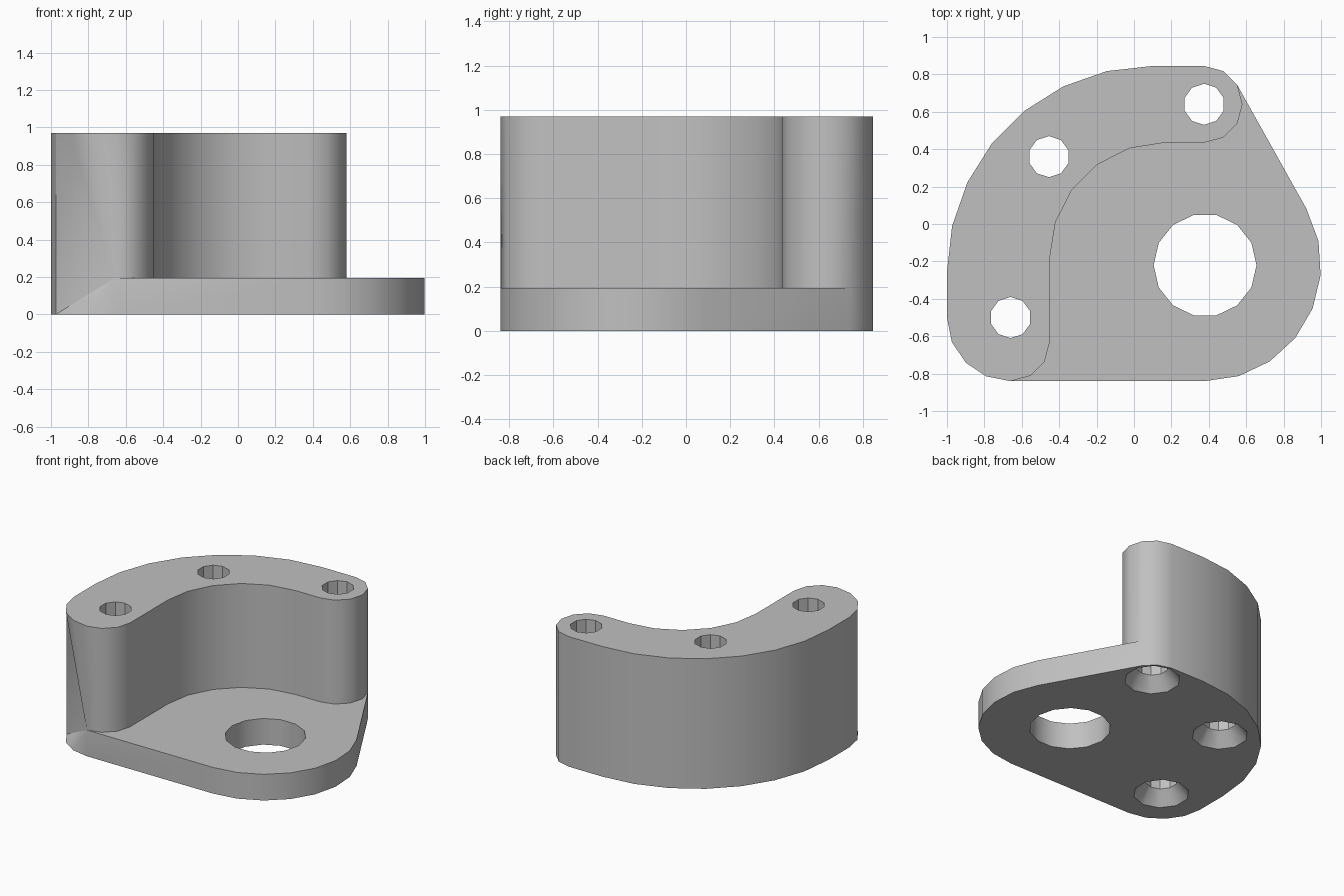
import bpy, bmesh
from math import cos, sin, radians, tau

cube = bpy.data.objects.get("Cube")
if cube:
    bpy.data.objects.remove(cube)

PLATE_TOP, WALL_TOP = 0.195, 0.97
CAP_BACK, CAP_FRONT = (0.375, 0.64), (-0.66, -0.5)

grey = bpy.data.materials.new("plain grey")
grey.use_nodes = True
grey.diffuse_color = (0.53, 0.53, 0.53, 1)
grey.node_tree.nodes["Principled BSDF"].inputs["Base Color"].default_value = grey.diffuse_color


def arc(cx, cy, r, start, end, steps):
    angles = [radians(start + (end - start) * i / steps) for i in range(steps + 1)]
    return [(cx + r * cos(a), cy + r * sin(a)) for a in angles]


def finish(name, bm):
    bmesh.ops.recalc_face_normals(bm, faces=bm.faces)
    mesh = bpy.data.meshes.new(name)
    bm.to_mesh(mesh)
    bm.free()
    obj = bpy.data.objects.new(name, mesh)
    bpy.context.collection.objects.link(obj)
    mesh.materials.append(grey)
    return obj


def lathe(name, centre, rings, sides, turn):
    """Solid of stacked rings (radius, height), used to cut holes."""
    bm = bmesh.new()
    loops = []
    for r, z in rings:
        angles = [turn + tau * i / sides for i in range(sides)]
        loops.append([bm.verts.new((centre[0] + r * cos(a), centre[1] + r * sin(a), z))
                      for a in angles])
    for low, high in zip(loops, loops[1:]):
        for i in range(sides):
            j = (i + 1) % sides
            bm.faces.new((low[i], low[j], high[j], high[i]))
    bm.faces.new(loops[0])
    bm.faces.new(loops[-1])
    obj = finish(name, bm)
    obj.hide_render = True
    return obj


# Outlines: back of the wall, rim of the plate, hollow side of the wall
outer = (arc(*CAP_BACK, 0.205, 30, 90, 2) + arc(0.1, -0.255, 1.1, 90, 180, 7)
         + arc(*CAP_FRONT, 0.34, 180, 270, 4))
rim = arc(0.38, -0.22, 0.62, 270, 389, 7)
hollow = (arc(-0.66, -0.63, 0.21, 270, 360, 3)[1:] + arc(0.165, -0.18, 0.615, 180, 90, 5)
          + arc(*CAP_BACK, 0.205, 270, 360, 3))

bm = bmesh.new()


def ring(points, z):
    return [bm.verts.new((x, y, z)) for x, y in points]


def strip(low, high):
    for a, b, c, d in zip(low, low[1:], high[1:], high):
        bm.faces.new((a, b, c, d))


outer_low, outer_high = ring(outer, 0), ring(outer, WALL_TOP)
rim_low, rim_high = ring(rim, 0), ring(rim, PLATE_TOP)
hollow_low, hollow_high = ring(hollow, PLATE_TOP), ring(hollow, WALL_TOP)
back_end, front_end = ring((outer[0], outer[-1]), PLATE_TOP)

# Base plate faces
bm.faces.new(outer_low + rim_low)
bm.faces.new([front_end] + rim_high + [back_end] + hollow_low[::-1])
strip([outer_low[-1]] + rim_low + [outer_low[0]], [front_end] + rim_high + [back_end])

# Wall faces
bm.faces.new(outer_high + hollow_high)
strip([front_end] + hollow_low + [back_end],
      [outer_high[-1]] + hollow_high + [outer_high[0]])
strip(outer_low[1:-3], outer_high[1:-3])


# Wall ends fan out from the points where the wall meets the plate
def fan(apex, low, high):
    path = low[::-1] + high
    for a, b in zip(path, path[1:]):
        bm.faces.new((apex, a, b))


fan(back_end, outer_low[:2][::-1], outer_high[:2][::-1])
fan(front_end, outer_low[-4:], outer_high[-4:])
bracket = finish("bracket_body", bm)

# Main bore and three countersunk screw holes
cutters = [lathe("bore_cutter", (0.38, -0.22), [(0.275, -0.1), (0.275, 0.4)], 14, 0)]
for spot in (CAP_BACK, (-0.455, 0.36), CAP_FRONT):
    cutters.append(lathe("screw_hole_cutter", spot,
                         [(0.27, -0.1), (0.11, 0.1), (0.11, 1.1)], 10, tau / 4))

bpy.context.view_layer.objects.active = bracket
for cutter in cutters:
    mod = bracket.modifiers.new("hole", "BOOLEAN")
    mod.operation = "DIFFERENCE"
    mod.solver = "EXACT"
    mod.object = cutter
    bpy.ops.object.modifier_apply(modifier=mod.name)
    bpy.data.objects.remove(cutter)

# Smooth the curved sides, keep the rims crisp
bpy.ops.object.select_all(action="DESELECT")
bracket.select_set(True)
bpy.ops.object.shade_smooth_by_angle(angle=radians(35))
